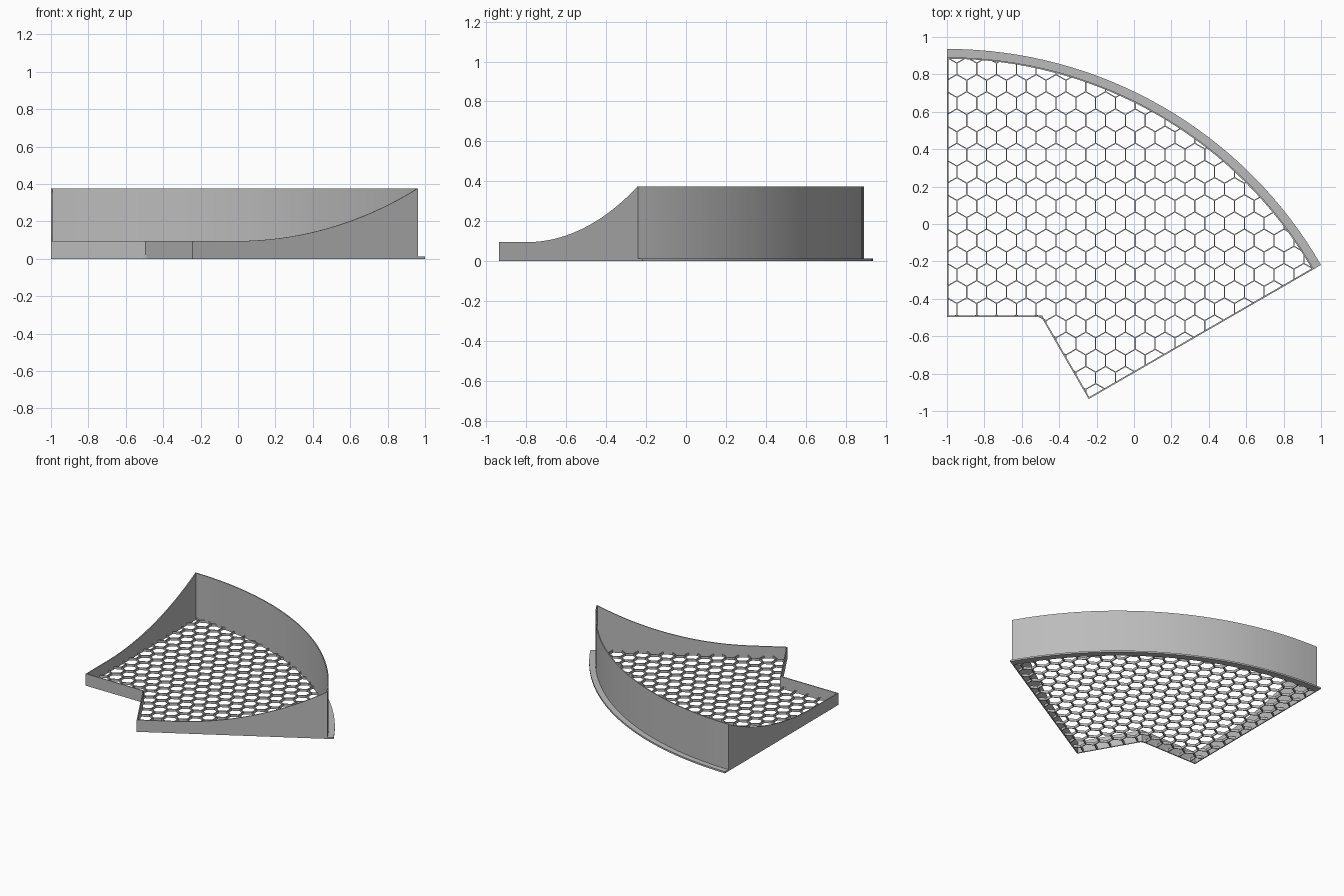
import bpy, bmesh, math
from mathutils import Vector

if "Cube" in bpy.data.objects:
    bpy.data.objects.remove(bpy.data.objects["Cube"], do_unlink=True)

# Main dimensions; the tray is a 60 degree sector around CENTRE
R_FLANGE, R_WALL, R_INNER = 2.3094, 2.265, 0.875
CENTRE = Vector((-1, -(R_FLANGE + R_INNER / 2) / 2))
HEIGHT, RIM, FLANGE_T, WALL_T = 0.375, 0.095, 0.013, 0.008
CELL, RIB_T, RIB_H = 0.106, 0.006, 0.02
LOW, HIGH = math.radians(30), math.radians(90)

grey = bpy.data.materials.new("plain grey")
grey.use_nodes = True
grey.diffuse_color = (0.5, 0.5, 0.5, 1)
grey.node_tree.nodes["Principled BSDF"].inputs["Base Color"].default_value = (0.5, 0.5, 0.5, 1)


def polar(r, a):
    return Vector((r * math.cos(a), r * math.sin(a)))


def mirror(p):
    """Reflect a point across the centre line of the sector."""
    axis = polar(1, (LOW + HIGH) / 2)
    return 2 * p.dot(axis) * axis - p


def finish(name, bm):
    bmesh.ops.recalc_face_normals(bm, faces=bm.faces)
    mesh = bpy.data.meshes.new(name)
    bm.to_mesh(mesh)
    bm.free()
    mesh.materials.append(grey)
    obj = bpy.data.objects.new(name, mesh)
    obj.location = (CENTRE.x, CENTRE.y, 0)
    bpy.context.collection.objects.link(obj)
    return obj


def prism(bm, points, offset):
    """Extrude a flat outline along an offset vector."""
    face = bm.faces.new([bm.verts.new(p) for p in points])
    out = bmesh.ops.extrude_face_region(bm, geom=[face], use_keep_orig=True)
    moved = [g for g in out["geom"] if isinstance(g, bmesh.types.BMVert)]
    bmesh.ops.translate(bm, verts=moved, vec=offset)


def arc_band(name, r0, r1, z1, steps=32):
    """Sweep a rectangular section around the sector."""
    bm = bmesh.new()
    rings = []
    for i in range(steps + 1):
        a = LOW + (HIGH - LOW) * i / steps
        rings.append([bm.verts.new((*polar(r, a), z))
                      for r, z in ((r0, 0), (r1, 0), (r1, z1), (r0, z1))])
    for a, b in zip(rings, rings[1:]):
        for k in range(4):
            n = (k + 1) % 4
            bm.faces.new((a[k], a[n], b[n], b[k]))
    bm.faces.new(rings[0])
    bm.faces.new(rings[-1])
    obj = finish(name, bm)
    bpy.ops.object.select_all(action="DESELECT")
    obj.select_set(True)
    bpy.context.view_layer.objects.active = obj
    bpy.ops.object.shade_smooth_by_angle(angle=math.radians(30))


# Curved outer wall and its thin bottom flange
arc_band("outer_wall", R_WALL - WALL_T, R_WALL, HEIGHT)
arc_band("bottom_flange", R_WALL - WALL_T, R_FLANGE, FLANGE_T)

# Side walls: low rim that sweeps up along a circular arc
start, end = 1.15, R_WALL - 0.002
run, rise = end - start, HEIGHT - RIM
radius = (run ** 2 + rise ** 2) / (2 * rise)
profile = [(R_INNER, 0), (end, 0)]
for i in range(20, -1, -1):
    d = run * i / 20
    profile.append((start + d, RIM + radius - math.sqrt(radius ** 2 - d ** 2)))
profile.append((R_INNER, RIM))

for name, flip in (("right_side_wall", False), ("left_side_wall", True)):
    place = mirror if flip else (lambda p: p)
    bm = bmesh.new()
    outline = [(*place(Vector((0, r))), z) for r, z in profile]
    prism(bm, outline, (*place(Vector((WALL_T, 0))), 0))
    finish(name, bm)

# Two straight inner walls meeting at the notch
for name, flip in (("right_notch_wall", False), ("left_notch_wall", True)):
    place = mirror if flip else (lambda p: p)
    tan = math.tan(math.radians(30))
    far = R_INNER + WALL_T
    corners = [(0, R_INNER), (R_INNER * tan, R_INNER), (far * tan, far), (0, far)]
    bm = bmesh.new()
    prism(bm, [(*place(Vector(c)), 0) for c in corners], (0, 0, RIM))
    finish(name, bm)


# Honeycomb floor, with ribs trimmed to the tray outline
def inside(p):
    q = mirror(p)
    return (p.x > 0.003 and q.x > 0.003 and p.length < R_WALL - 0.004
            and max(p.y, q.y) > R_INNER + 0.003)


def trim(a, b):
    """Move b back towards a until it reaches the outline."""
    lo, hi = 0.0, 1.0
    for _ in range(12):
        mid = (lo + hi) / 2
        if inside(a.lerp(b, mid)):
            lo = mid
        else:
            hi = mid
    return a.lerp(b, lo)


bm = bmesh.new()
pitch = CELL * math.sqrt(3) / 2
for row in range(0, 28):
    for col in range(-1, 21):
        mid = Vector(((col + 0.5 * (row % 2)) * CELL, row * pitch))
        ring = [mid + polar(CELL / math.sqrt(3), math.radians(30 + 60 * k)) for k in range(4)]
        for a, b in zip(ring, ring[1:]):
            if not inside(a):
                a, b = b, a
            if not inside(a):
                continue
            if not inside(b):
                b = trim(a, b)
            if (b - a).length < 0.002:
                continue
            along = (b - a).normalized()
            side = Vector((-along.y, along.x)) * RIB_T / 2
            prism(bm, [(*p, 0) for p in (a - side, b - side, b + side, a + side)], (0, 0, RIB_H))
finish("honeycomb_floor", bm)
